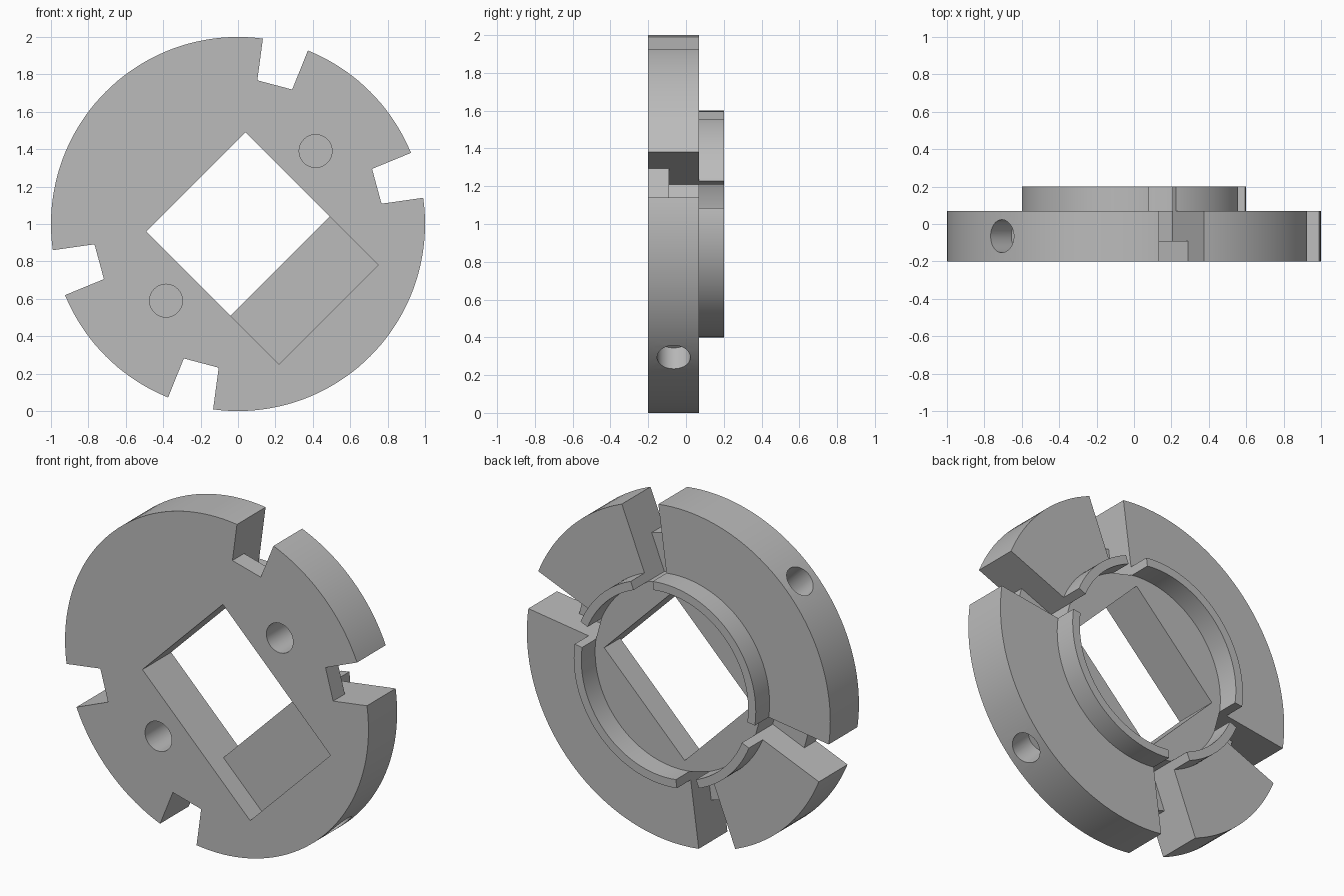
import bpy, bmesh, math
from math import cos, sin, radians
from mathutils import Matrix, Vector

default = bpy.data.objects.get("Cube")
if default:
    bpy.data.objects.remove(default, do_unlink=True)

CENTRE = Vector((0, 0, 1))
FRONT, BACK, RIM = -0.2, 0.07, 0.2


def make_object(name, bm):
    bmesh.ops.recalc_face_normals(bm, faces=bm.faces)
    mesh = bpy.data.meshes.new(name)
    bm.to_mesh(mesh)
    bm.free()
    obj = bpy.data.objects.new(name, mesh)
    bpy.context.collection.objects.link(obj)
    return obj


def lathe(name, profile, steps=144):
    """Spin a closed (radius, y) profile about the y axis."""
    bm = bmesh.new()
    verts = [bm.verts.new((r, y, 0)) for r, y in profile]
    edges = [bm.edges.new(pair) for pair in zip(verts, verts[1:])]
    bmesh.ops.spin(bm, geom=verts + edges, cent=(0, 0, 0), axis=(0, 1, 0),
                   angle=2 * math.pi, steps=steps, use_merge=False)
    bmesh.ops.remove_doubles(bm, verts=bm.verts, dist=1e-4)
    bmesh.ops.translate(bm, verts=bm.verts, vec=CENTRE)
    return make_object(name, bm)


def prism(name, points, y0, y1):
    """Extrude an (x, z) outline between two depths."""
    bm = bmesh.new()
    face = bm.faces.new([bm.verts.new((x, y0, z + CENTRE.z)) for x, z in points])
    new = bmesh.ops.extrude_face_region(bm, geom=[face])["geom"]
    bmesh.ops.translate(bm, vec=(0, y1 - y0, 0),
                        verts=[v for v in new if isinstance(v, bmesh.types.BMVert)])
    return make_object(name, bm)


def rod(name, start, end, radius):
    """Cylinder between two points."""
    start, end = Vector(start), Vector(end)
    axis = end - start
    bm = bmesh.new()
    turn = axis.to_track_quat("Z", "Y").to_matrix().to_4x4()
    bmesh.ops.create_cone(bm, cap_ends=True, segments=48, radius1=radius, radius2=radius,
                          depth=axis.length,
                          matrix=Matrix.Translation((start + end) / 2 + CENTRE) @ turn)
    return make_object(name, bm)


def sector(angle, inner, outer=1.1, half=7.15):
    a, b = radians(angle - half), radians(angle + half)
    return [(r * cos(t), r * sin(t)) for r, t in
            ((inner, a), (outer, a), (outer, b), (inner, b))]


def tilted_rect(u, v0, v1):
    """Rectangle whose sides run along the diagonals."""
    k = math.sqrt(0.5)
    return [((p + q) * k, (p - q) * k) for p, q in
            ((-u, v0), (u, v0), (u, v1), (-u, v1))]


# Disc with a thin raised rim on the back
body = lathe("slotted_disc", [(0, FRONT), (1, FRONT), (1, BACK), (0.6, BACK),
                              (0.6, RIM), (0.55, RIM), (0.55, BACK), (0, BACK)])
cutters = []

# Four stepped slots, deeper behind and cutting the rim
for angle in (15.2, 75.2, 195.2, 255.2):
    cutters.append(prism("slot_cutter", sector(angle, 0.775), FRONT - 0.1, RIM + 0.1))
    cutters.append(prism("deep_slot_cutter", sector(angle, 0.55), -0.09, RIM + 0.1))

# Window through the middle and the shallow pocket beside it
cutters.append(prism("window_cutter", tilted_rect(0.375, -0.318, 0.318), FRONT - 0.1, RIM + 0.1))
cutters.append(prism("pocket_cutter", tilted_rect(0.375, -0.318, 0.686), FRONT - 0.1, -0.08))

# Blind holes in the front face
for x, z in ((0.415, 0.39), (-0.385, -0.41)):
    cutters.append(rod("front_hole_cutter", (x, FRONT - 0.1, z), (x, 0.02, z), 0.088))

# Blind holes in the outer edge
for angle in (135, -45):
    d = Vector((cos(radians(angle)), 0, sin(radians(angle))))
    offset = Vector((0, -0.065, 0))
    cutters.append(rod("edge_hole_cutter", d * 1.1 + offset, d * 0.84 + offset, 0.088))

bpy.ops.object.select_all(action="DESELECT")
body.select_set(True)
bpy.context.view_layer.objects.active = body
for cutter in cutters:
    cutter.hide_render = True
    mod = body.modifiers.new("cut", "BOOLEAN")
    mod.operation = "DIFFERENCE"
    mod.solver = "EXACT"
    mod.object = cutter
    bpy.ops.object.modifier_apply(modifier=mod.name)
    bpy.data.objects.remove(cutter, do_unlink=True)

# Plain grey finish
grey = bpy.data.materials.new("plain_grey")
grey.use_nodes = True
colour = (0.5, 0.5, 0.5, 1)
grey.diffuse_color = colour
grey.node_tree.nodes["Principled BSDF"].inputs["Base Color"].default_value = colour
body.data.materials.clear()
body.data.materials.append(grey)
bpy.ops.object.shade_smooth_by_angle(angle=radians(30))
